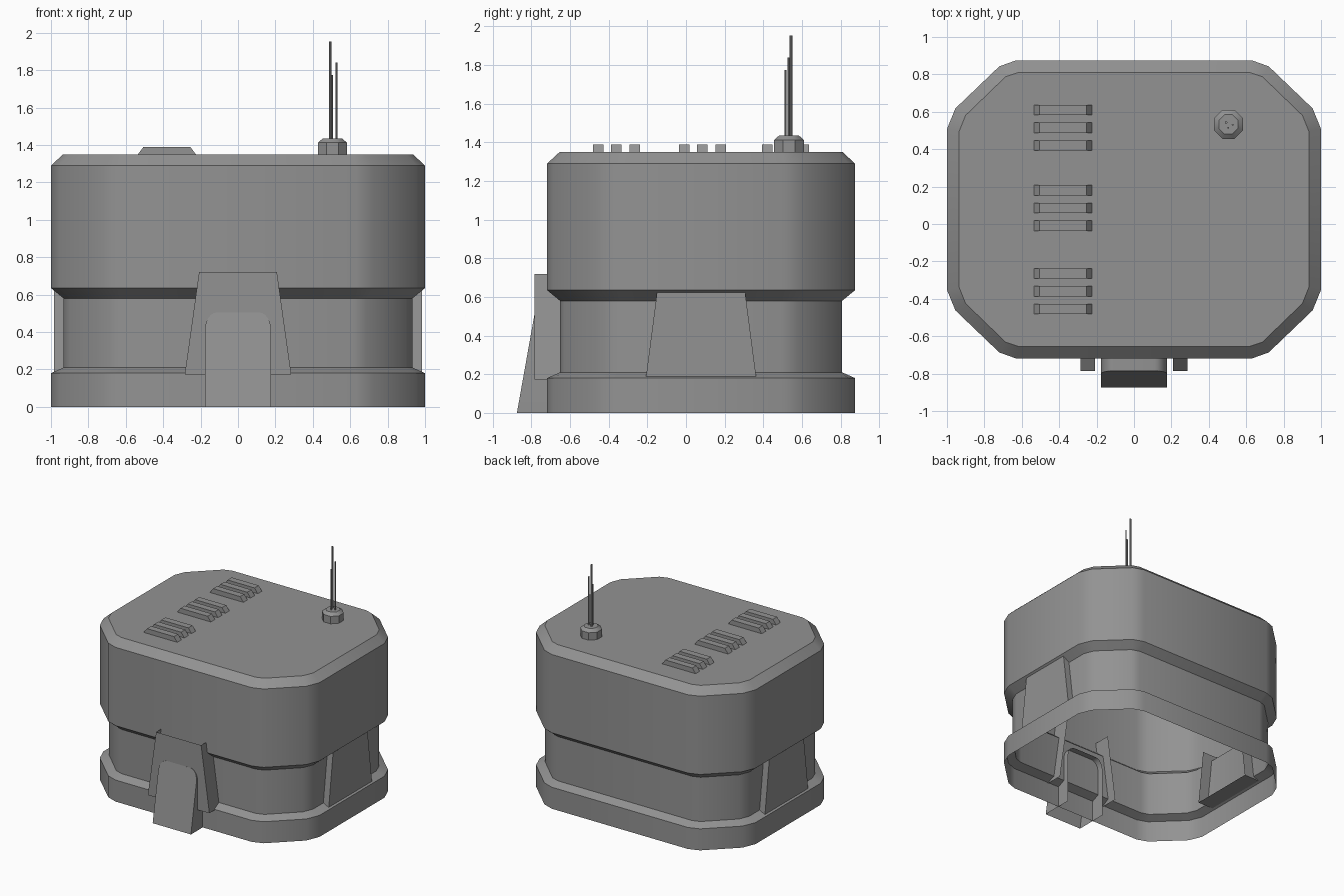
import bpy, bmesh, math

cube = bpy.data.objects.get("Cube")
if cube:
    bpy.data.objects.remove(cube, do_unlink=True)

grey = bpy.data.materials.new("plain_grey")
grey.use_nodes = True
COLOUR = (0.29, 0.29, 0.29, 1)
grey.diffuse_color = COLOUR
grey.node_tree.nodes["Principled BSDF"].inputs["Base Color"].default_value = COLOUR

CY = 0.078        # centre of the body in y
ROOF = 1.35


def loft(name, rings, closed=True, cap_start=False, cap_end=True):
    """Skin a list of point rings into one object."""
    bm = bmesh.new()
    loops = [[bm.verts.new(p) for p in ring] for ring in rings]
    n = len(loops[0])
    for a, b in zip(loops, loops[1:]):
        for i in range(n if closed else n - 1):
            j = (i + 1) % n
            bm.faces.new((a[i], a[j], b[j], b[i]))
    if cap_start:
        bm.faces.new(loops[0])
    if cap_end:
        bm.faces.new(loops[-1])
    bmesh.ops.recalc_face_normals(bm, faces=bm.faces[:])
    mesh = bpy.data.meshes.new(name)
    bm.to_mesh(mesh)
    bm.free()
    mesh.materials.append(grey)
    ob = bpy.data.objects.new(name, mesh)
    bpy.context.collection.objects.link(ob)
    bpy.ops.object.select_all(action="DESELECT")
    ob.select_set(True)
    bpy.context.view_layer.objects.active = ob
    bpy.ops.object.shade_smooth_by_angle(angle=math.radians(30))
    return ob


def body_ring(z, d):
    """Rounded octagon at height z, inset by d."""
    q = [(1 - d, 0.43 - 0.2 * d), (0.955 - 0.84 * d, 0.54 - 0.57 * d),
         (0.72 - 0.52 * d, 0.765 - 0.85 * d), (0.63 - 0.17 * d, 0.797 - d)]
    half = q + [(-x, y) for x, y in reversed(q)]
    full = half + [(-x, -y) for x, y in half]
    return [(x, y + CY, z) for x, y in full]


def circle(x, y, z, r, n, turn=0.0):
    return [(x + r * math.cos(math.tau * i / n + turn),
             y + r * math.sin(math.tau * i / n + turn), z) for i in range(n)]


# Body shell, open underneath: plinth, recessed waist, flared upper block
levels = [(0, 0), (0.18, 0), (0.21, 0.067), (0.58, 0.067),
          (0.635, 0), (1.29, 0), (ROOF, 0.065)]
loft("body_shell", [body_ring(z, d) for z, d in levels])

# Tapered side panels standing out of the waist
for side, label in ((1, "left"), (-1, "right")):
    outline = [(-0.228, 0.625), (-0.285, 0.188), (0.285, 0.188), (0.228, 0.625)]
    loft(label + "_side_panel",
         [[(side * x, CY + y, z) for y, z in outline] for x in (0.84, 0.985)],
         closed=False)

# Door surround, open at top and bottom
surround = [[(s * 0.285, y, 0.172) for y in (-0.57, -0.785)] +
            [(s * 0.208, y, 0.72) for y in (-0.785, -0.57)] for s in (-1, 1)]
bm_rings = []
for y in (-0.57, -0.785):
    bm_rings.append([(-0.285, y, 0.172), (-0.208, y, 0.72)])
for y in (-0.785, -0.57):
    bm_rings.append([(0.285, y, 0.172), (0.208, y, 0.72)])
loft("door_surround", bm_rings, closed=False, cap_end=False)

# Arched door with a sloping front
corner = [(0.11 + 0.067 * math.cos(a), 0.41 + 0.095 * math.sin(a))
          for a in (math.pi / 2 * i / 6 for i in range(7))]
right_half = [(0.177, 0)] + corner
arch = right_half + [(-x, z) for x, z in reversed(right_half)]
loft("arched_door",
     [[(x, -0.6, z) for x, z in arch],
      [(x, -0.875 + 0.178 * z, z) for x, z in arch]], closed=False)

# Roof vents: three groups of three bars with sloped ends
for g, group_y in enumerate((-0.36, 0.085, 0.515)):
    for k in (-1, 0, 1):
        y = group_y + k * 0.095
        profile = [(-0.535, ROOF), (-0.225, ROOF), (-0.255, 1.39), (-0.505, 1.39)]
        loft("roof_vent_%d_%d" % (g + 1, k + 2),
             [[(x, y + s * 0.0275, z) for x, z in profile] for s in (-1, 1)],
             cap_start=True)

# Antenna mount and rods
AX, AY = 0.505, 0.533
loft("antenna_mount",
     [circle(AX, AY, z, r, 8, math.pi / 8)
      for z, r in ((ROOF, 0.084), (1.412, 0.084), (1.435, 0.056))],
     cap_start=True)
rods = [(-0.012, 0.01, 1.953, 0.007), (0.022, -0.002, 1.84, 0.005),
        (-0.002, -0.018, 1.775, 0.005)]
for i, (dx, dy, top, r) in enumerate(rods):
    loft("antenna_rod_%d" % (i + 1),
         [circle(AX + dx, AY + dy, z, r, 8) for z in (1.42, top)],
         cap_start=True)
